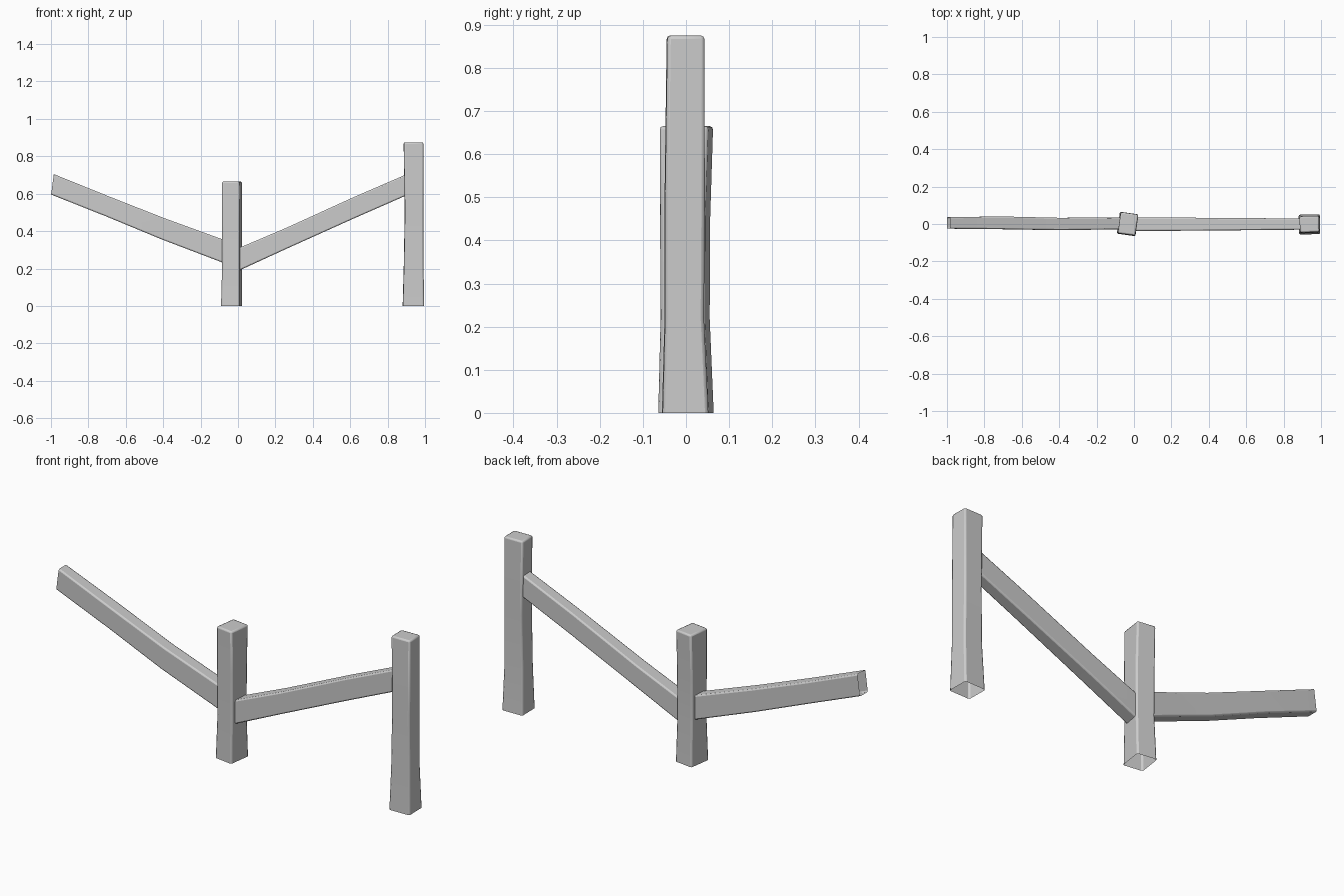
import bpy
import bmesh
import math
from mathutils import Vector

cube = bpy.data.objects.get("Cube")
if cube:
    bpy.data.objects.remove(cube, do_unlink=True)

# Single grey for the whole fence
grey = bpy.data.materials.new("weathered_grey")
grey.use_nodes = True
COLOUR = (0.6, 0.6, 0.6, 1)
grey.diffuse_color = COLOUR
grey.node_tree.nodes["Principled BSDF"].inputs["Base Color"].default_value = COLOUR


def beam(name, stations, u, v, capped, bevel):
    """Loft a hollow four-sided beam through (centre, width, depth) stations."""
    bm = bmesh.new()
    rings = []
    for centre, width, depth in stations:
        ring = []
        for a, b in ((-1, -1), (1, -1), (1, 1), (-1, 1)):
            offset = u * (a * width / 2) + v * (b * depth / 2)
            ring.append(bm.verts.new(Vector(centre) + offset))
        rings.append(ring)
    for low, high in zip(rings, rings[1:]):
        for i in range(4):
            j = (i + 1) % 4
            bm.faces.new((low[i], low[j], high[j], high[i]))
    if capped:
        bm.faces.new(rings[-1])
    bmesh.ops.recalc_face_normals(bm, faces=bm.faces)
    mesh = bpy.data.meshes.new(name)
    bm.to_mesh(mesh)
    bm.free()
    mesh.materials.append(grey)
    obj = bpy.data.objects.new(name, mesh)
    bpy.context.collection.objects.link(obj)

    # Worn, softened long edges
    mod = obj.modifiers.new("soft_edges", "BEVEL")
    mod.width = bevel
    mod.segments = 2
    mod.limit_method = "ANGLE"
    mod.angle_limit = math.radians(40)
    bpy.ops.object.select_all(action="DESELECT")
    obj.select_set(True)
    bpy.context.view_layer.objects.active = obj
    bpy.ops.object.shade_smooth_by_angle(angle=math.radians(35))
    return obj


def post(name, stations, turn):
    t = math.radians(turn)
    u = Vector((math.cos(t), math.sin(t), 0))
    v = Vector((-math.sin(t), math.cos(t), 0))
    return beam(name, stations, u, v, True, 0.008)


def rail(name, stations, lean):
    return beam(name, stations, Vector((0, 1, 0)), Vector((lean, 0, 1)).normalized(), False, 0.007)


# Upright posts, open underneath
post("middle_post", [
    ((-0.034, 0.000, 0.000), 0.100, 0.118),
    ((-0.032, -0.002, 0.220), 0.094, 0.104),
    ((-0.032, -0.002, 0.450), 0.096, 0.106),
    ((-0.032, 0.001, 0.665), 0.094, 0.114),
], -8)
post("tall_post", [
    ((0.938, -0.002, 0.000), 0.114, 0.106),
    ((0.939, -0.004, 0.220), 0.104, 0.090),
    ((0.941, -0.003, 0.500), 0.098, 0.092),
    ((0.938, -0.001, 0.875), 0.104, 0.086),
], 1)

# Sloping rails meeting at the middle post
rail("right_rail", [
    ((-0.992, 0.006, 0.650), 0.062, 0.110),
    ((-0.700, 0.006, 0.533), 0.068, 0.108),
    ((-0.400, 0.000, 0.412), 0.066, 0.114),
    ((-0.040, 0.004, 0.278), 0.064, 0.120),
], 0.13)
rail("left_rail", [
    ((-0.030, -0.002, 0.234), 0.072, 0.120),
    ((0.260, -0.001, 0.362), 0.070, 0.110),
    ((0.620, -0.001, 0.525), 0.064, 0.112),
    ((0.930, 0.000, 0.660), 0.060, 0.110),
], -0.05)
